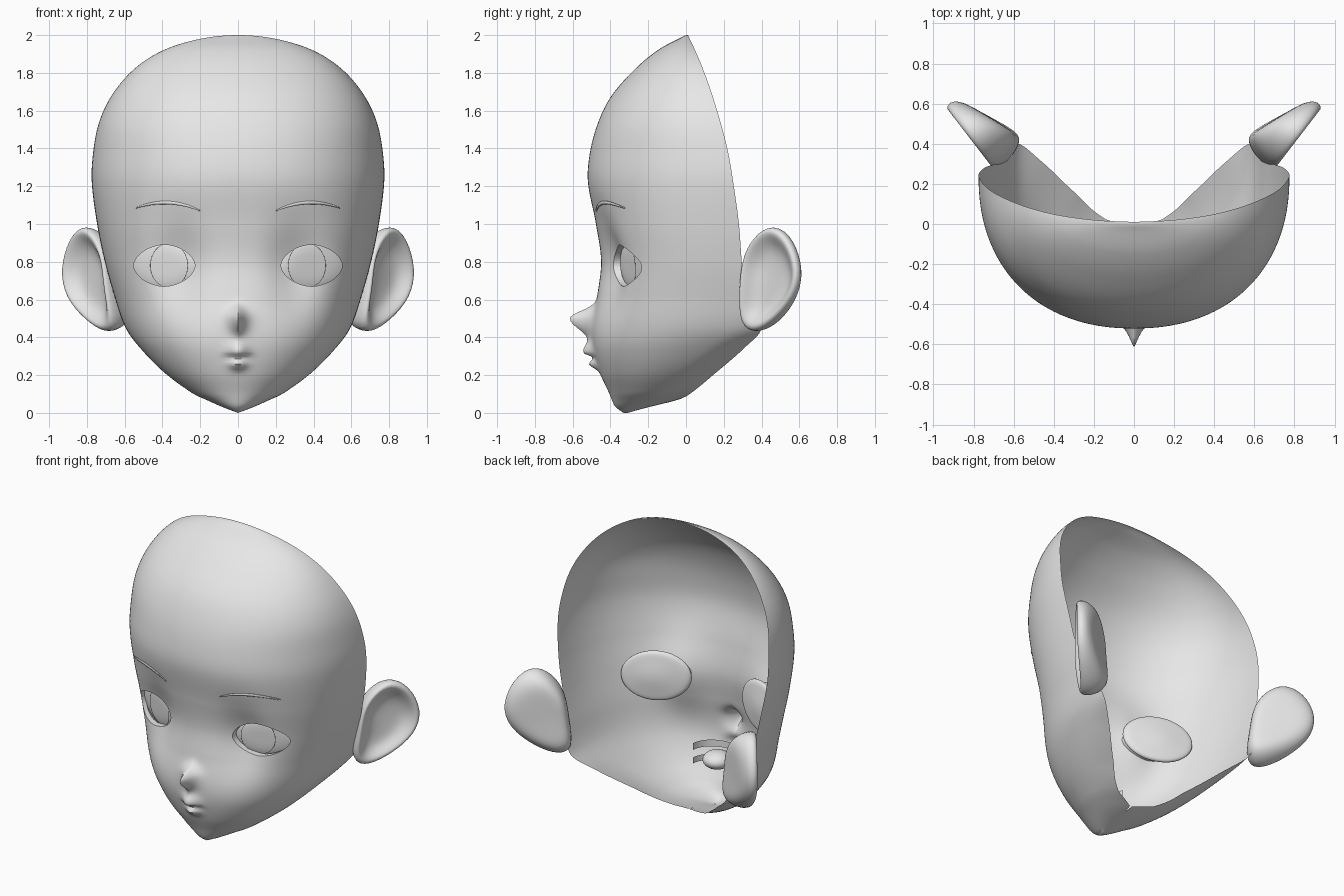
import bpy, bmesh, math
from math import sin, cos, pi, exp

cube = bpy.data.objects.get("Cube")
if cube:
    bpy.data.objects.remove(cube)

skin = bpy.data.materials.new("plain grey")
skin.use_nodes = True
grey = (0.8, 0.8, 0.8, 1)
skin.diffuse_color = grey
skin.node_tree.nodes["Principled BSDF"].inputs["Base Color"].default_value = grey


def finish(name, bm, fix_normals=True):
    """Turn a bmesh into a smooth shaded object."""
    if fix_normals:
        bmesh.ops.recalc_face_normals(bm, faces=bm.faces[:])
    for face in bm.faces:
        face.smooth = True
    mesh = bpy.data.meshes.new(name)
    bm.to_mesh(mesh)
    bm.free()
    mesh.materials.append(skin)
    obj = bpy.data.objects.new(name, mesh)
    bpy.context.collection.objects.link(obj)
    return obj


# Head sections: height, front y, widest y, rim y, half width, rim narrowing, squareness
SECTIONS = [
    (2.0, .01, .01, .01, 0, 1, 2), (1.98, -.04, .02, .02, .2, 1, 2),
    (1.92, -.15, .048, .048, .395, 1, 2.05), (1.82, -.27, .09, .09, .55, 1, 2.1),
    (1.67, -.4, .143, .143, .675, 1, 2.15), (1.53, -.468, .185, .185, .738, 1, 2.2),
    (1.37, -.51, .225, .225, .768, 1, 2.2), (1.22, -.519, .25, .25, .774, 1, 2.25),
    (1.0, -.477, .28, .28, .746, 1, 2.4), (.8, -.45, .295, .295, .705, 1, 2.45),
    (.62, -.47, .31, .33, .655, 1, 2.45), (.45, -.495, .24, .4, .595, .97, 2.35),
    (.34, -.49, .1, .305, .515, .88, 2.25), (.21, -.455, -.05, .155, .386, .76, 2.1),
    (.1, -.405, -.15, .02, .235, .58, 2), (.07, -.393, -.19, -.04, .17, 0, 2),
    (.03, -.372, -.26, -.2, .08, 0, 2), (0, -.33, -.32, -.31, 0, 0, 2)]
KEYS = [math.sqrt(2 - row[0]) for row in SECTIONS]


def section(z):
    """Smoothly interpolated section values at a height."""
    s = math.sqrt(max(0, 2 - z))
    k = 0
    while k < len(KEYS) - 2 and s > KEYS[k + 1]:
        k += 1
    h = KEYS[k + 1] - KEYS[k]
    t = (s - KEYS[k]) / h

    def slope(i, c):
        a, b = max(i - 1, 0), min(i + 1, len(KEYS) - 1)
        return (SECTIONS[b][c] - SECTIONS[a][c]) / (KEYS[b] - KEYS[a])
    out = []
    for c in range(1, 7):
        p, q = SECTIONS[k][c], SECTIONS[k + 1][c]
        m, n = slope(k, c) * h, slope(k + 1, c) * h
        out.append(p + t * m + t * t * (3 * (q - p) - 2 * m - n) + t ** 3 * (m + n - 2 * (q - p)))
    return out


def hump(d, width):
    return exp(-(d / width) ** 2)


def features(x, z):
    """Nose, lips and eye sockets as forward displacement."""
    x = abs(x)
    nose = .125 * exp(-(x / .04) ** 1.3) * hump(z - .503, .05 if z > .503 else .08)
    gate = min(1, max(0, (z - .293) / .018))
    upper = .055 * gate * hump(z - .325, .05) * hump(x, .055)
    lower = .042 * hump(z - .258, .028) * hump(x, .045)
    socket = .065 * hump(x - .31, .14) * hump(z - .76, .23)
    return nose + upper + lower - socket


def face_y(x, z):
    """Front surface of the face."""
    front, mid, rim, w, r, n = section(z)
    inside = max(0, 1 - (abs(x) / max(w, 1e-4)) ** n)
    return mid - (mid - front) * inside ** (1 / n) - features(x, z)


EYE_X, EYE_Z = .39, .78


def eye_metric(v):
    """Below one inside the almond eye opening."""
    a, b = abs(abs(v.co.x) - EYE_X) / .162, abs(v.co.z - EYE_Z) / .11
    return (a ** 1.8 + b ** 1.8) ** (1 / 1.8) if v.co.y < 0 else 9


def head_shell():
    ROWS, COLS = 270, 54
    bm = bmesh.new()
    grid = []
    for j in range(ROWS + 1):
        z = 2 - (KEYS[-1] * j / ROWS) ** 2
        front, mid, rim, w, r, n = section(z)
        w = max(w, 0)
        end = pi - math.asin(min(1, max(0, r)))
        line = []
        for i in range(-COLS, COLS + 1):
            a = end * (abs(i) / COLS) ** 1.3
            x = w * sin(a) * (1 if i > 0 else -1)
            if a <= pi / 2 + 1e-6:
                y = face_y(x, z)
            else:
                y = mid + (rim - mid) * cos(a) / cos(end)
            line.append(bm.verts.new((x, y, z)))
        grid.append(line)
    for top, low in zip(grid, grid[1:]):
        for i in range(2 * COLS):
            bm.faces.new((top[i], low[i], low[i + 1], top[i + 1]))
    bmesh.ops.remove_doubles(bm, verts=bm.verts[:], dist=1e-5)
    bmesh.ops.triangulate(bm, faces=bm.faces[:])

    # Eye openings: snap the mesh to the outline, remove the inside, fold the lids in
    m = {v: eye_metric(v) for v in bm.verts}
    for e in bm.edges:
        if (m[e.verts[0]] - 1) * (m[e.verts[1]] - 1) < -1e-9:
            v = min(e.verts, key=lambda p: abs(m[p] - 1))
            cx = math.copysign(EYE_X, v.co.x)
            x, z = cx + (v.co.x - cx) / m[v], EYE_Z + (v.co.z - EYE_Z) / m[v]
            v.co = (x, face_y(x, z), z)
            m[v] = 1
    hole = [f for f in bm.faces if all(m[v] < 1.0001 for v in f.verts)]
    bmesh.ops.delete(bm, geom=hole, context='FACES')
    lids = [e for e in bm.edges if e.is_boundary and all(abs(eye_metric(v) - 1) < .001 for v in e.verts)]
    made = bmesh.ops.extrude_edge_only(bm, edges=lids)["geom"]
    for v in made:
        if isinstance(v, bmesh.types.BMVert):
            v.co.y += .04
    obj = finish("head_shell", bm, False)
    bpy.context.view_layer.objects.active = obj
    obj.select_set(True)
    bpy.ops.object.shade_smooth_by_angle(angle=math.radians(50))
    obj.select_set(False)


def lens(name, cx, rx, rz, offset, depth):
    """Slanted, slightly curved disc that domes out behind."""
    bm = bmesh.new()
    bmesh.ops.create_uvsphere(bm, u_segments=48, v_segments=24, radius=1)
    for v in bm.verts:
        x, z = cx + rx * v.co.x, EYE_Z + rz * v.co.z
        dx, dz = abs(x) - EYE_X, z - EYE_Z
        bend = .04 * ((dx / .2) ** 2 + (dz / .16) ** 2) ** 2
        plane = -.307 + .43 * dx - .07 * dz + bend
        v.co = (x, plane + offset + depth * max(0, v.co.y), z)
    finish(name, bm)


def brow(name, side):
    """Thin tapered plate lying on the forehead."""
    bm = bmesh.new()
    last = None
    for k in range(25):
        t = k / 24
        x, z = side * (.2 + .34 * t), 1.07 + .015 * t + .14 * t * (1 - t)
        half = .003 + .006 * sin(pi * t)
        ring = [bm.verts.new((x, face_y(x, q) + d, q))
                for q, d in ((z + half, -.008), (z - half, -.008), (z - half, -.002), (z + half, -.002))]
        if last:
            for i in range(4):
                j = (i + 1) % 4
                bm.faces.new((last[i], last[j], ring[j], ring[i]))
        if k in (0, 24):
            bm.faces.new(ring)
        last = ring
    finish(name, bm)


def ear(name, side):
    # Outline as (distance out from the head, height); rings as (scale, lift, wedge)
    outline = [(-.02, .82), (.07, .935), (.2, 1.0), (.34, .93), (.43, .76),
               (.38, .61), (.24, .49), (.08, .42), (-.04, .46), (-.04, .65)]
    rings = [(.4, -.05, .13), (.8, -.045, .13), (1, -.02, .05), (1.03, .015, 0), (.93, .035, 0),
             (.8, .015, 0), (.6, -.025, 0), (.3, -.04, 0)]
    bm = bmesh.new()
    loops = []
    for scale, lift, wedge in rings:
        loop = []
        for u, z in outline:
            u, z = .17 + (u - .17) * scale, .71 + (z - .71) * scale
            out = lift - wedge * max(0, 1 - u / .4)
            lobe = .25 * max(0, .62 - z)
            x = .7 + .53 * u + .77 * out - lobe
            loop.append(bm.verts.new((side * x, .32 + .69 * u - .64 * out, z)))
        loops.append(loop)
    count = len(outline)
    for a, b in zip(loops, loops[1:]):
        for i in range(count):
            k = (i + 1) % count
            bm.faces.new((a[i], a[k], b[k], b[i]))
    bm.faces.new(loops[0])
    bm.faces.new(loops[-1])
    obj = finish(name, bm)
    obj.modifiers.new("smooth", 'SUBSURF').levels = 2


def teeth(name, z, height):
    """Curved band behind the lips."""
    bm = bmesh.new()
    last = None
    for k in range(17):
        a = pi * (k / 16 - .5)
        x, y = .16 * sin(a), -.3 - .14 * cos(a)
        pair = [bm.verts.new((x, y, q)) for q in (z + height, z)]
        if last:
            bm.faces.new((last[0], last[1], pair[1], pair[0]))
        last = pair
    finish(name, bm, False)


head_shell()
for label, side in (("left", 1), ("right", -1)):
    lens(label + "_eyeball", side * EYE_X, .2, .16, .02, .085)
    lens(label + "_iris", side * (EYE_X - .025), .1, .118, .006, .006)
    brow(label + "_eyebrow", side)
    ear(label + "_ear", side)
teeth("upper_teeth", .32, .045)
teeth("lower_teeth", .23, .04)

# Tongue
bm = bmesh.new()
bmesh.ops.create_uvsphere(bm, u_segments=24, v_segments=12, radius=1)
for v in bm.verts:
    v.co = (.09 * v.co.x, -.33 + .09 * v.co.y, .29 + .055 * v.co.z)
finish("tongue", bm)
